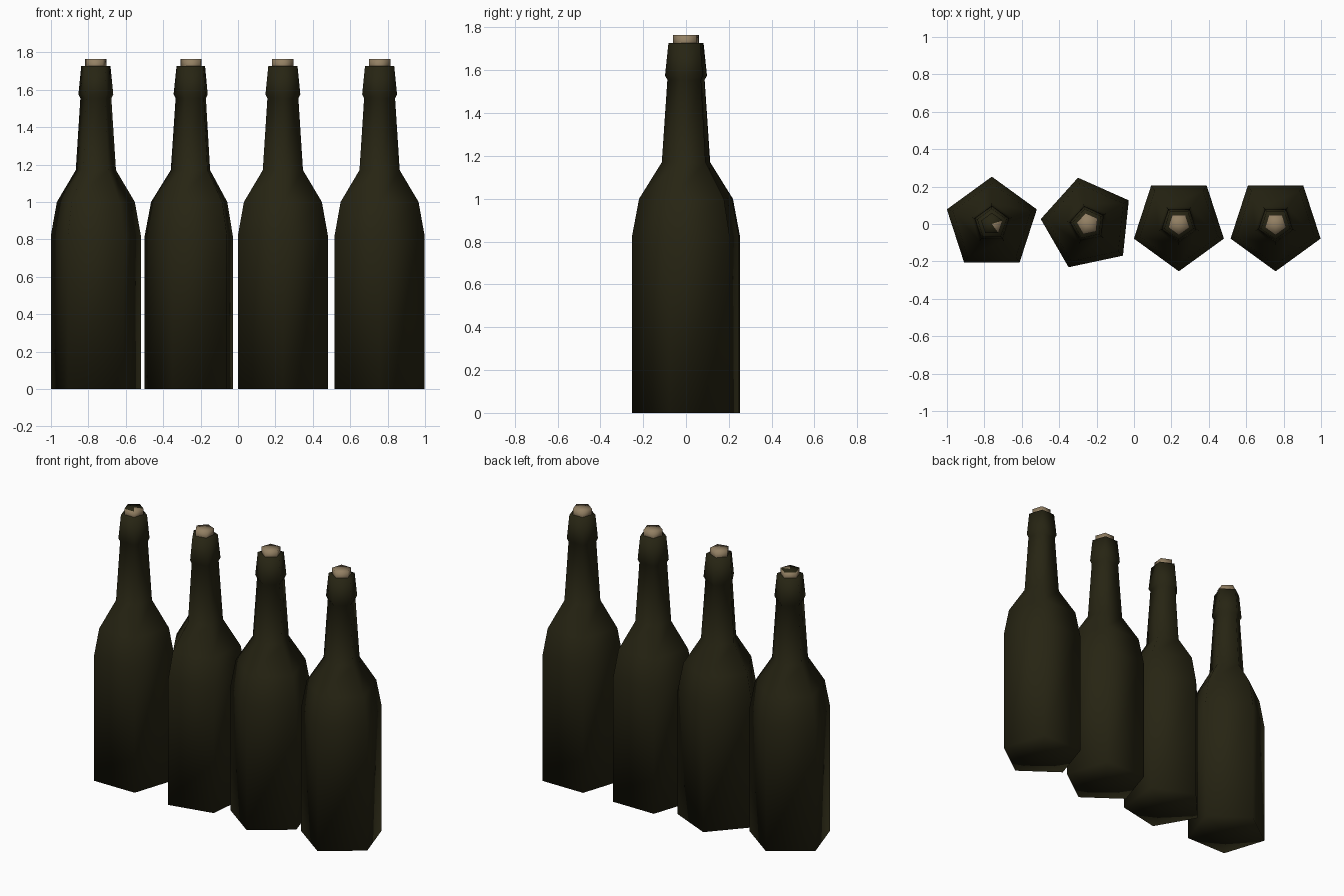
import bpy, bmesh, math

if "Cube" in bpy.data.objects:
    bpy.data.objects.remove(bpy.data.objects["Cube"])


def material(name, rgb):
    m = bpy.data.materials.new(name)
    m.diffuse_color = (*rgb, 1)
    m.use_nodes = True
    m.node_tree.nodes["Principled BSDF"].inputs["Base Color"].default_value = m.diffuse_color
    return m


GLASS = material("dark_olive_glass", (0.020, 0.018, 0.0065))
CORK = material("tan_cork", (0.29, 0.215, 0.125))
SIDES = 5


def lathe(name, profile, centre_x, angle, mats):
    """Spin a (radius, z) profile into a five-sided smooth solid with fan caps."""
    bm = bmesh.new()
    rings = []
    for r, z in profile:
        rings.append([bm.verts.new((r * math.cos(angle + i * math.tau / SIDES),
                                    r * math.sin(angle + i * math.tau / SIDES), z))
                      for i in range(SIDES)])
    for a, b in zip(rings, rings[1:]):
        for i in range(SIDES):
            j = (i + 1) % SIDES
            bm.faces.new((a[i], a[j], b[j], b[i]))
    for ring in (rings[0], rings[-1]):
        hub = bm.verts.new((0, 0, ring[0].co.z))
        for i in range(SIDES):
            bm.faces.new((ring[i], ring[(i + 1) % SIDES], hub))
    bmesh.ops.recalc_face_normals(bm, faces=bm.faces)
    for f in bm.faces:
        f.smooth = True
    me = bpy.data.meshes.new(name)
    bm.to_mesh(me)
    bm.free()
    for m in mats:
        me.materials.append(m)
    ob = bpy.data.objects.new(name, me)
    ob.location.x = centre_x
    bpy.context.collection.objects.link(ob)
    return ob


# body, shoulder, neck and lip
bottle_profile = [(0.253, 0), (0.253, 0.82), (0.219, 1.0), (0.113, 1.17),
                  (0.087, 1.555), (0.098, 1.575), (0.082, 1.727)]
cork_profile = [(0.060, 1.70), (0.060, 1.765)]

# centre x and rotation of each bottle in the row
row = [(-0.76, 90), (-0.247, 102), (0.24, -90), (0.757, -90)]
for n, (x, deg) in enumerate(row, 1):
    a = math.radians(deg)
    lathe(f"bottle_{n}", bottle_profile, x, a, [GLASS])
    cork = lathe(f"cork_{n}", cork_profile, x, a, [CORK, GLASS])
    # the first cork has a dark stain over most of its top
    if n == 1:
        for p in cork.data.polygons:
            if p.normal.z > 0.9 and p.center.x < 0.9 * math.hypot(p.center.x, p.center.y):
                p.material_index = 1
